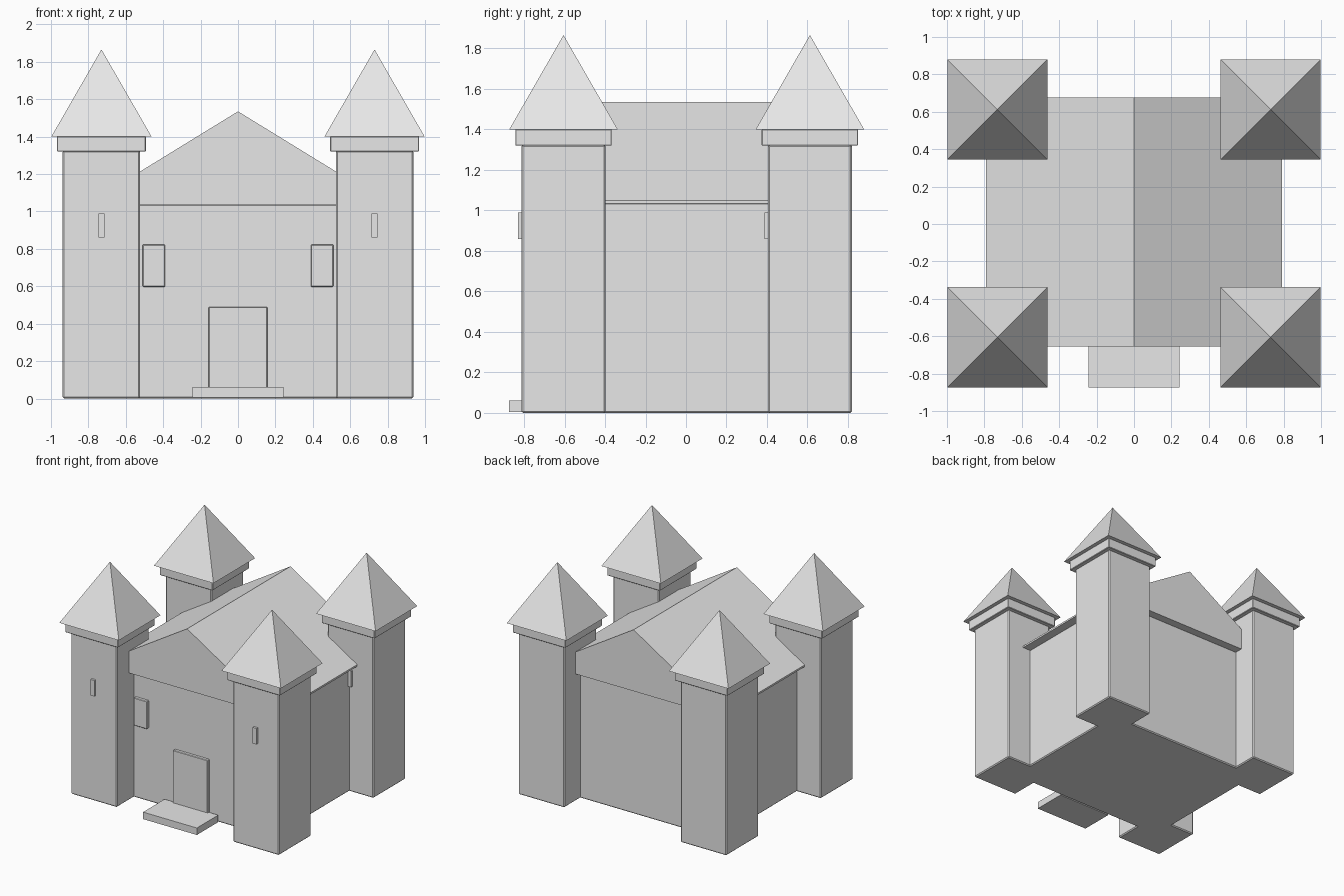
import bpy
import bmesh

cube = bpy.data.objects.get("Cube")
if cube:
    bpy.data.objects.remove(cube, do_unlink=True)

stone = bpy.data.materials.new("pale grey stone")
stone.use_nodes = True
stone.diffuse_color = (0.8, 0.8, 0.8, 1)
stone.node_tree.nodes["Principled BSDF"].inputs["Base Color"].default_value = (0.8, 0.8, 0.8, 1)


def finish(name, bm):
    """Turn a bmesh into a named stone object."""
    bmesh.ops.recalc_face_normals(bm, faces=bm.faces)
    mesh = bpy.data.meshes.new(name)
    bm.to_mesh(mesh)
    bm.free()
    mesh.materials.append(stone)
    obj = bpy.data.objects.new(name, mesh)
    bpy.context.collection.objects.link(obj)
    return obj


def box(name, x, y, z, bevel=0):
    """Box from (min, max) ranges, with optional chamfered edges."""
    bm = bmesh.new()
    bmesh.ops.create_cube(bm, size=1)
    for v in bm.verts:
        v.co = [r[0] if c < 0 else r[1] for c, r in zip(v.co, (x, y, z))]
    obj = finish(name, bm)
    if bevel:
        mod = obj.modifiers.new("chamfer", 'BEVEL')
        mod.width = bevel
        mod.segments = 1
    return obj


def around(centre, half):
    return centre - half, centre + half


def spire(name, cx, cy, half, z0, z1):
    """Four-sided pyramid roof."""
    bm = bmesh.new()
    base = [bm.verts.new((cx + sx * half, cy + sy * half, z0))
            for sx, sy in ((-1, -1), (1, -1), (1, 1), (-1, 1))]
    apex = bm.verts.new((cx, cy, z1))
    bm.faces.new(base)
    for i in range(4):
        bm.faces.new((base[i], base[(i + 1) % 4], apex))
    finish(name, bm)


# Main hall
WALL_FRONT = -0.59
box("hall_walls", (-0.72, 0.72), (WALL_FRONT, 0.61), (0, 1.04), 0.008)

# Gabled roof overhanging the hall, with a thin fascia
bm = bmesh.new()
profile = [(-0.79, 1.035), (0.79, 1.035), (0.79, 1.05), (0, 1.535), (-0.79, 1.05)]
gable = bm.faces.new([bm.verts.new((x, -0.655, z)) for x, z in profile])
ext = bmesh.ops.extrude_face_region(bm, geom=[gable], use_keep_orig=True)
bmesh.ops.translate(bm, vec=(0, 1.33, 0),
                    verts=[g for g in ext["geom"] if isinstance(g, bmesh.types.BMVert)])
finish("hall_roof", bm)

# Corner towers: shaft, cap, spire and front slit
for side, sx in (("right", -1), ("left", 1)):
    cx = 0.73 * sx
    for end, cy in (("front", -0.605), ("back", 0.612)):
        tag = f"{end}_{side}"
        box(f"{tag}_tower", around(cx, 0.207), around(cy, 0.207), (0, 1.325), 0.008)
        box(f"{tag}_tower_cap", around(cx, 0.238), around(cy, 0.238), (1.32, 1.402), 0.004)
        spire(f"{tag}_spire", cx, cy, 0.268, 1.4, 1.866)
        face = cy - 0.207
        box(f"{tag}_slit", around(cx, 0.017), (face - 0.018, face + 0.02), (0.86, 0.99))
    # Hall window beside the tower
    box(f"{side}_window", around(0.45 * sx, 0.06),
        (WALL_FRONT - 0.025, WALL_FRONT + 0.02), (0.597, 0.823), 0.004)

# Entrance
box("door", (-0.157, 0.157), (WALL_FRONT - 0.025, WALL_FRONT + 0.02), (0.05, 0.49), 0.004)
box("door_step", (-0.242, 0.242), (-0.875, -0.6), (0.005, 0.062))
